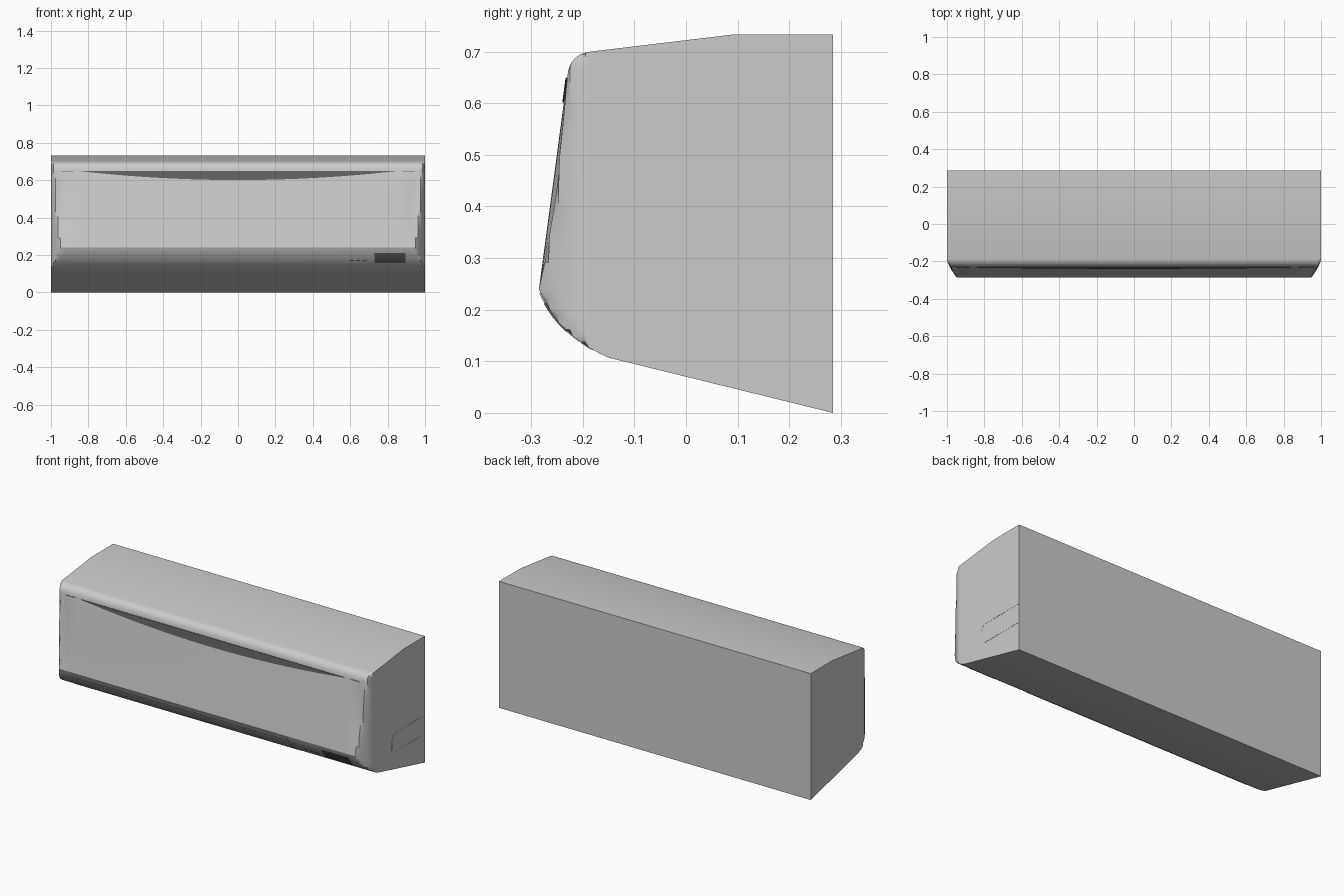
import bpy, bmesh, math

if "Cube" in bpy.data.objects:
    bpy.data.objects.remove(bpy.data.objects["Cube"])

def finish(bm, name, color=None, angle=30):
    bmesh.ops.recalc_face_normals(bm, faces=bm.faces)
    me = bpy.data.meshes.new(name)
    bm.to_mesh(me)
    bm.free()
    ob = bpy.data.objects.new(name, me)
    bpy.context.collection.objects.link(ob)
    if color:
        mat = bpy.data.materials.new(name + "_mat")
        mat.diffuse_color = (*color, 1)
        mat.use_nodes = True
        mat.node_tree.nodes["Principled BSDF"].inputs["Base Color"].default_value = mat.diffuse_color
        me.materials.append(mat)
    bpy.ops.object.select_all(action='DESELECT')
    ob.select_set(True)
    bpy.context.view_layer.objects.active = ob
    bpy.ops.object.shade_smooth_by_angle(angle=math.radians(angle))
    return ob

def bezier(a, b, c, n):
    return [tuple((1-t)**2*p + 2*t*(1-t)*q + t*t*r for p, q, r in zip(a, b, c))
            for t in (i / n for i in range(n + 1))]

# Cross-section (y, z): top shoulder, sloping front, curved outlet, underside
shoulder = bezier((-.185, .70), (-.226, .695), (-.23, .652), 8)
slope = [(-.23 - .055*t, .652 - .412*t) for t in (i / 8 for i in range(1, 8))]
outlet = bezier((-.285, .24), (-.25, .15), (-.15, .107), 10)
front = shoulder + slope + outlet
profile = [(.285, 0), (.285, .733), (.09, .733)] + front

def front_y(z):
    for (y0, z0), (y1, z1) in zip(front, front[1:]):
        if z1 <= z <= z0:
            return y0 + (y1 - y0) * (z0 - z) / (z0 - z1)
    return front[-1][0]

# Main housing: lofted along x, with the front tapering in at both ends
def section(x):
    a = abs(x)
    limit = -.285 if a <= .95 else -.195 - .09 * ((1 - a) / .05) ** .8
    pull = max(0, (a - .86) / .09) ** 2 if a <= .95 else max(0, (1 - a) / .05)
    ring = []
    for y, z in profile:
        if .24 < z < .652 and y < -.2:
            y += .012 * pull * math.sin(math.pi * (z - .24) / .412)
        ring.append((x, max(y, limit), z))
    return ring

half = [.86, .89, .92, .95, .9625, .975, .9875, 1]
bm = bmesh.new()
rings = [[bm.verts.new(p) for p in section(x)]
         for x in [-h for h in reversed(half)] + half]
n = len(profile)
for a, b in zip(rings, rings[1:]):
    for i in range(n):
        j = (i + 1) % n
        bm.faces.new((a[i], a[j], b[j], b[i]))
bm.faces.new(rings[0])
bm.faces.new(rings[-1])
finish(bm, "housing")

# Thin closed plate following the front surface; f(u, v) gives (x, z)
def front_plate(name, f, proud, nu=1, nv=4, color=None):
    bm = bmesh.new()
    layers = []
    for off in (proud, -.004):
        grid = []
        for i in range(nu + 1):
            row = []
            for j in range(nv + 1):
                x, z = f(i / nu, j / nv)
                row.append(bm.verts.new((x, front_y(z) - off, z)))
            grid.append(row)
        for i in range(nu):
            for j in range(nv):
                bm.faces.new((grid[i][j], grid[i+1][j], grid[i+1][j+1], grid[i][j+1]))
        layers.append(grid)
    o, k = layers
    rim = [(i, 0) for i in range(nu)] + [(nu, j) for j in range(nv)]
    rim += [(i, nv) for i in range(nu, 0, -1)] + [(0, j) for j in range(nv, 0, -1)]
    for (a, b), (c, d) in zip(rim, rim[1:] + rim[:1]):
        bm.faces.new((o[a][b], o[c][d], k[c][d], k[a][b]))
    return finish(bm, name, color)

def box_map(x0, x1, z0, z1):
    return lambda u, v: (x0 + (x1 - x0)*u, z0 + (z1 - z0)*v)

dark = (.12, .12, .12)

# Finger-grip crescent and the seam at its ends
def crescent(u, v):
    x = -.84 + 1.68 * u
    return x, .649 - v * (.001 + .047 * (1 - (x / .84) ** 2))
front_plate("grip_recess", crescent, .003, 32, 2, dark)
for s, side in ((-1, "left"), (1, "right")):
    front_plate(side + "_panel_seam", box_map(s*.88, s*.945, .646, .65), .001, 1, 1, dark)

# Louvre slats with slanted ends
def slat(z0, z1):
    def f(u, v):
        z = z0 + (z1 - z0) * v
        t = (.232 - z) / .11
        xl, xr = -.88 - .04*t, .51 + .02*t
        return xl + (xr - xl)*u, z
    return f
for i, (a, b) in enumerate([(.232, .212), (.209, .168), (.165, .138), (.135, .122)]):
    front_plate(f"louvre_slat_{i + 1}", slat(a, b), .0025)

# Display window and indicator marks
front_plate("display_window", box_map(.73, .895, .158, .212), .004, color=dark)
for i in range(3):
    x = .6 + .033 * i
    front_plate(f"indicator_{i + 1}", box_map(x, x + .02, .167, .173), .0015, 1, 1, dark)

# Pipe knock-out on the right side: outline ring and inner plate
def knockout(y0, y1, z0, z1, r_top, r_low, n=6):
    pts = [(y1, z1)]
    for r, cz, start in ((r_top, z1 - r_top, 90), (r_low, z0 + r_low, 180)):
        for i in range(n + 1):
            a = math.radians(start + 90 * i / n)
            pts.append((y0 + r + r*math.cos(a), cz + r*math.sin(a)))
    return pts + [(y1, z0)]

outer = knockout(-.02, .285, .161, .277, .045, .025)
inner = knockout(-.012, .280, .168, .269, .037, .018)
bm = bmesh.new()
loops = [[bm.verts.new((x, y, z)) for y, z in pts]
         for x, pts in ((.998, outer), (1.001, outer), (1.001, inner), (.998, inner))]
m = len(outer)
for k in range(4):
    a, b = loops[k], loops[(k + 1) % 4]
    for i in range(m):
        j = (i + 1) % m
        bm.faces.new((a[i], a[j], b[j], b[i]))
finish(bm, "pipe_knockout_rim")
